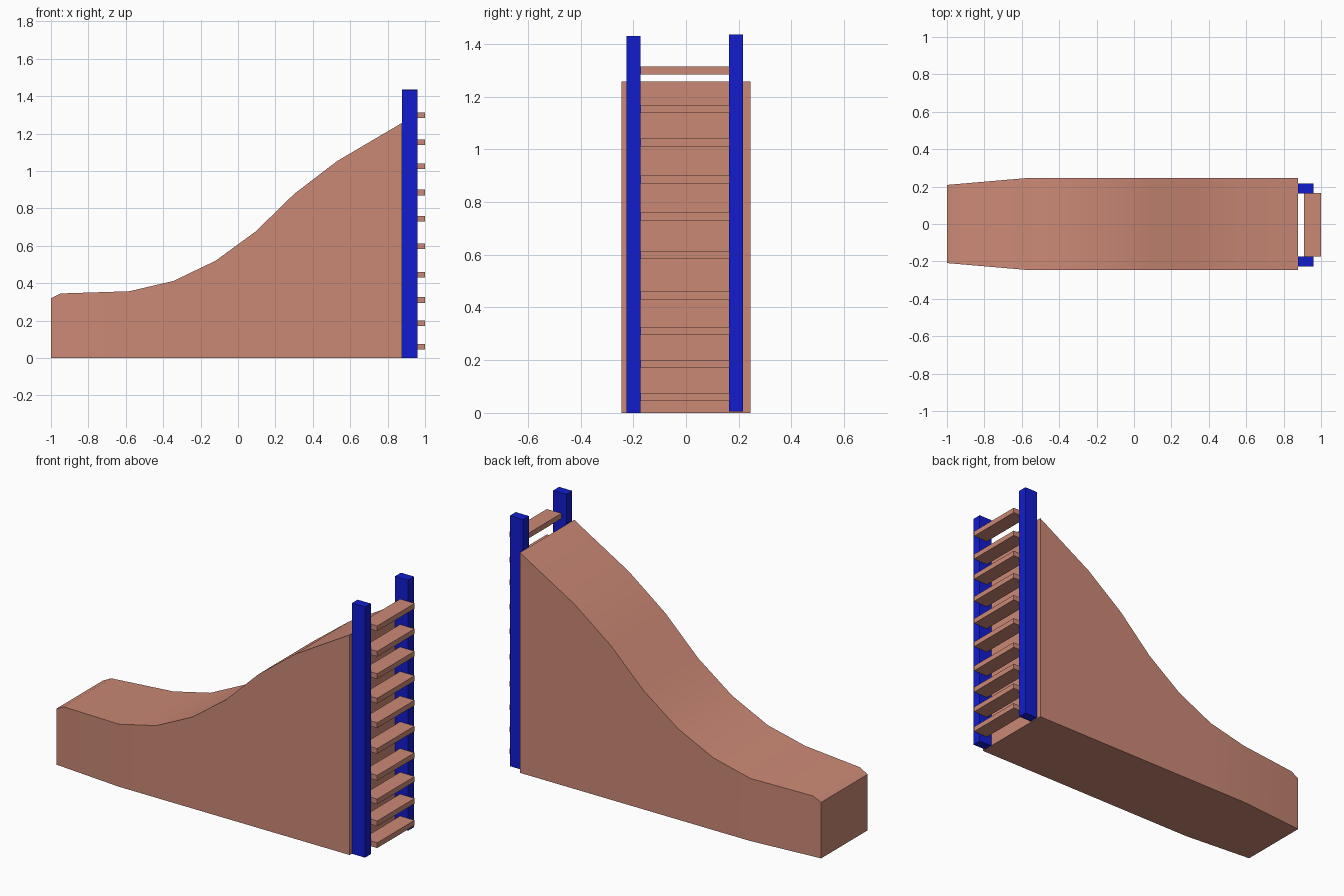
import bpy, bmesh
from mathutils import Vector

if "Cube" in bpy.data.objects:
    bpy.data.objects.remove(bpy.data.objects["Cube"])


def material(name, rgb):
    m = bpy.data.materials.new(name)
    m.diffuse_color = (*rgb, 1)
    m.use_nodes = True
    m.node_tree.nodes["Principled BSDF"].inputs["Base Color"].default_value = m.diffuse_color
    return m


CLAY = material("clay", (0.60, 0.25, 0.18))
BLUE = material("blue", (0.006, 0.012, 0.62))


def add_object(name, bm, mat):
    bmesh.ops.recalc_face_normals(bm, faces=bm.faces)
    mesh = bpy.data.meshes.new(name)
    bm.to_mesh(mesh)
    bm.free()
    mesh.materials.append(mat)
    ob = bpy.data.objects.new(name, mesh)
    bpy.context.collection.objects.link(ob)
    return ob


def box(name, lo, hi, mat):
    lo, hi = Vector(lo), Vector(hi)
    bm = bmesh.new()
    bmesh.ops.create_cube(bm, size=1)
    bmesh.ops.scale(bm, vec=hi - lo, verts=bm.verts)
    bmesh.ops.translate(bm, vec=(lo + hi) / 2, verts=bm.verts)
    return add_object(name, bm, mat)


# Slide body: rectangular sections (x, height) lofted along x, tapering at the exit
profile = [(-1, 0.32), (-0.95, 0.345), (-0.58, 0.357), (-0.345, 0.412),
           (-0.12, 0.52), (0.095, 0.677), (0.30, 0.877), (0.53, 1.053), (0.877, 1.257)]
bm = bmesh.new()
rings = []
for x, z in profile:
    w = 0.245 - 0.036 * max(0, (-0.58 - x) / 0.42)
    rings.append([bm.verts.new(p) for p in ((x, -w, 0), (x, w, 0), (x, w, z), (x, -w, z))])
for a, b in zip(rings, rings[1:]):
    for i in range(4):
        j = (i + 1) % 4
        bm.faces.new((a[i], a[j], b[j], b[i]))
bm.faces.new(rings[0])
bm.faces.new(rings[-1])
slide = add_object("slide_body", bm, CLAY)
bpy.context.view_layer.objects.active = slide
slide.select_set(True)
bpy.ops.object.shade_smooth_by_angle(angle=0.52)

# Ladder posts
box("ladder_post_front", (0.877, -0.226, 0), (0.96, -0.173, 1.43), BLUE)
box("ladder_post_back", (0.877, 0.164, 0.005), (0.96, 0.217, 1.435), BLUE)

# Ladder rungs between the posts, slightly uneven spacing
for n, z in enumerate((0.06, 0.185, 0.31, 0.445, 0.598, 0.745, 0.885, 1.025, 1.153, 1.298)):
    box(f"ladder_rung_{n + 1}", (0.908, -0.173, z - 0.015), (1.0, 0.165, z + 0.015), CLAY)
